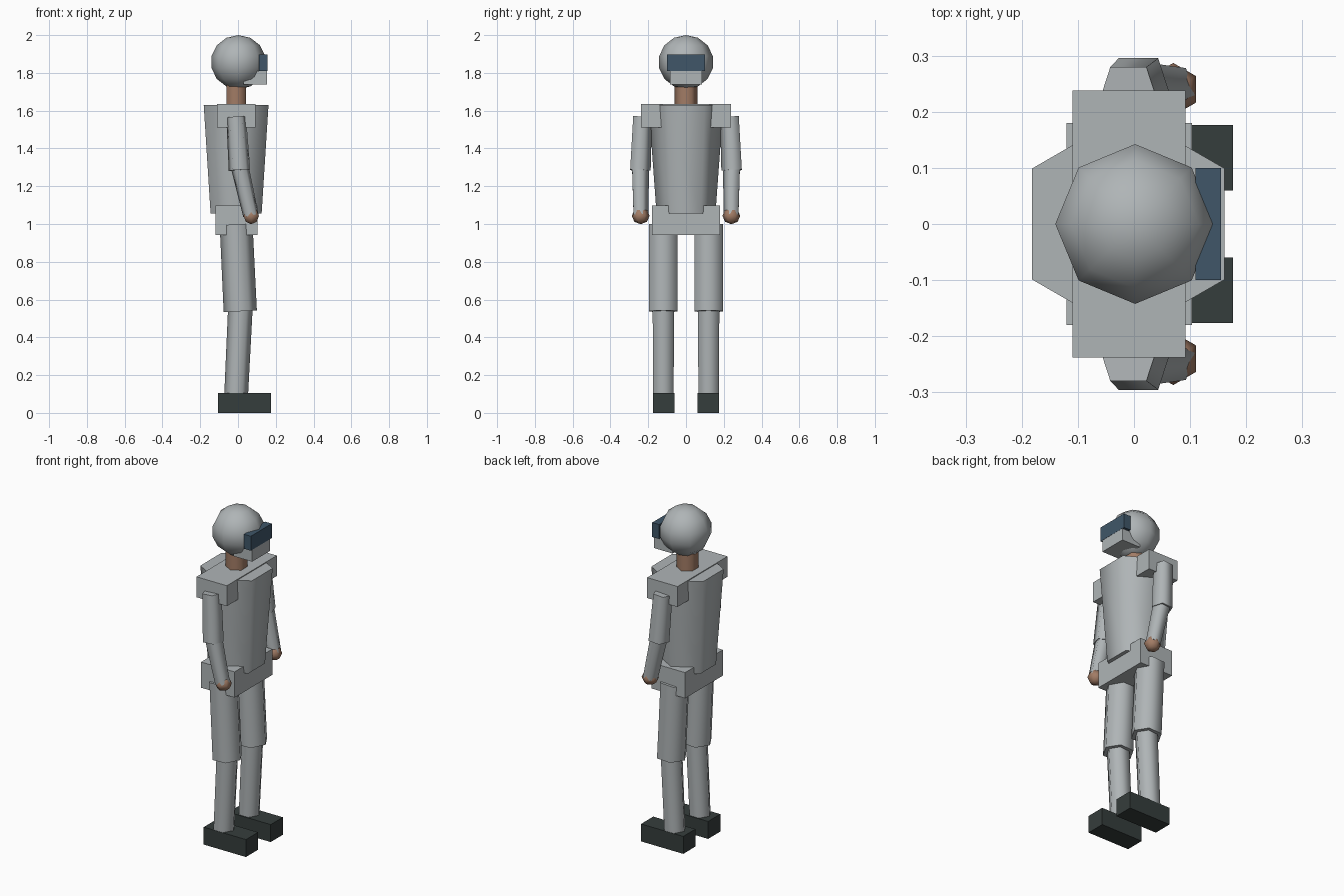
import bpy, bmesh
from math import sin, cos, pi, radians
from mathutils import Matrix, Vector

cube = bpy.data.objects.get("Cube")
if cube:
    bpy.data.objects.remove(cube, do_unlink=True)


def material(name, rgb):
    m = bpy.data.materials.new(name)
    m.use_nodes = True
    m.diffuse_color = (*rgb, 1)
    m.node_tree.nodes["Principled BSDF"].inputs["Base Color"].default_value = (*rgb, 1)
    return m


SUIT = material("suit_grey", (0.43, 0.46, 0.47))
SKIN = material("skin", (0.36, 0.20, 0.13))
BOOT = material("boot_dark", (0.036, 0.047, 0.045))
GLASS = material("visor_blue", (0.05, 0.094, 0.14))


def finish(name, bm, mat):
    bmesh.ops.recalc_face_normals(bm, faces=bm.faces)
    mesh = bpy.data.meshes.new(name)
    bm.to_mesh(mesh)
    bm.free()
    mesh.materials.append(mat)
    ob = bpy.data.objects.new(name, mesh)
    bpy.context.collection.objects.link(ob)
    # rounded sides are smooth, box edges and end caps stay sharp
    bpy.ops.object.select_all(action='DESELECT')
    ob.select_set(True)
    bpy.context.view_layer.objects.active = ob
    bpy.ops.object.shade_smooth_by_angle(angle=radians(80))
    return ob


def box(name, mat, x, y, z):
    """Box from its (low, high) range on each axis."""
    bm = bmesh.new()
    bmesh.ops.create_cube(bm, size=1)
    for v in bm.verts:
        v.co = [lo + (c + 0.5) * (hi - lo) for c, (lo, hi) in zip(v.co, (x, y, z))]
    return finish(name, bm, mat)


def lathe(name, mat, profile, sides, phase, matrix):
    """Turned solid from (radius, height) pairs; phase in degrees."""
    bm = bmesh.new()
    rings = []
    for r, z in profile:
        angles = [radians(phase) + 2 * pi * i / sides for i in range(sides)]
        rings.append([bm.verts.new((r * cos(a), r * sin(a), z)) for a in angles])
    for low, high in zip(rings, rings[1:]):
        for i in range(sides):
            j = (i + 1) % sides
            bm.faces.new((low[i], low[j], high[j], high[i]))
    if profile[0][0] > 0:
        bm.faces.new(rings[0])
        bm.faces.new(rings[-1])
    else:
        bmesh.ops.remove_doubles(bm, verts=bm.verts, dist=0.0001)
    bm.transform(matrix)
    return finish(name, bm, mat)


def limb(name, mat, start, end, r0, r1, sides, phase):
    """Tapered prism between two points."""
    a, b = Vector(start), Vector(end)
    turn = Vector((0, 0, -1)).rotation_difference(b - a).to_matrix().to_4x4()
    return lathe(name, mat, [(r0, 0), (r1, -(b - a).length)], sides, phase,
                 Matrix.Translation(a) @ turn)


def ball(name, mat, centre, radius, height, sides, rings, phase):
    steps = [pi * i / rings for i in range(rings + 1)]
    profile = [(radius * sin(t), -height * cos(t)) for t in steps]
    profile[0], profile[-1] = (0, -height), (0, height)
    return lathe(name, mat, profile, sides, phase, Matrix.Translation(centre))


# head and helmet
ball("head", SUIT, (0.002, 0, 1.857), 0.146, 0.143, 8, 7, 0)
box("visor", GLASS, (0.11, 0.155), (-0.1, 0.1), (1.81, 1.897))
box("chin_guard", SUIT, (0.03, 0.154), (-0.085, 0.085), (1.738, 1.81))
limb("neck", SKIN, (-0.01, 0, 1.76), (-0.01, 0, 1.60), 0.06, 0.06, 6, 90)

# trunk
limb("torso", SUIT, (-0.01, 0, 1.63), (-0.01, 0, 1.055), 0.198, 0.156, 6, 90)
box("shoulder_bar", SUIT, (-0.11, 0.092), (-0.238, 0.238), (1.512, 1.635))
box("belt", SUIT, (-0.12, 0.103), (-0.18, 0.18), (0.942, 1.097))

# arms and legs, one set per side
for side, s in (("left", 1), ("right", -1)):
    flat_out = 90 * s + 36
    limb(side + "_upper_arm", SUIT, (-0.01, s * 0.235, 1.567), (0.008, s * 0.247, 1.285),
         0.055, 0.06, 5, flat_out)
    limb(side + "_forearm", SUIT, (0.01, s * 0.245, 1.30), (0.068, s * 0.243, 1.045),
         0.05, 0.043, 5, flat_out)
    ball(side + "_hand", SKIN, (0.07, s * 0.24, 1.043), 0.047, 0.044, 6, 4, 90)
    limb(side + "_thigh", SUIT, (-0.01, s * 0.12, 0.998), (0.012, s * 0.12, 0.538),
         0.087, 0.088, 6, 0)
    limb(side + "_shin", SUIT, (0.012, s * 0.12, 0.545), (-0.01, s * 0.12, 0.09),
         0.065, 0.063, 6, 0)
    box(side + "_boot", BOOT, (-0.105, 0.176), sorted((s * 0.06, s * 0.176)), (0, 0.105))
